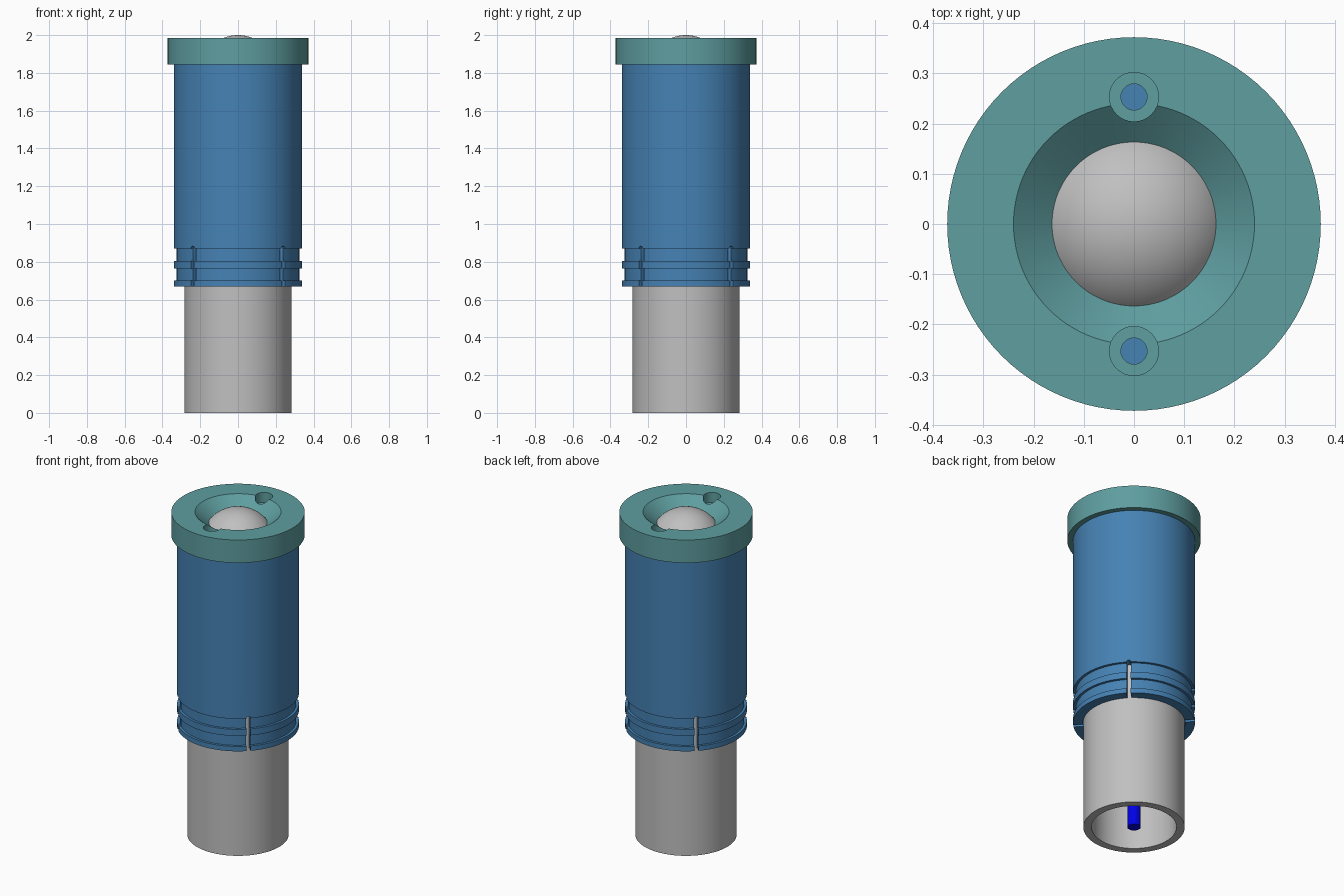
import bpy, bmesh, math
from mathutils import Matrix, Vector

if "Cube" in bpy.data.objects:
    bpy.data.objects.remove(bpy.data.objects["Cube"])

SEGMENTS = 96


def material(name, color):
    m = bpy.data.materials.new(name)
    m.use_nodes = True
    rgba = (*color, 1)
    m.diffuse_color = rgba
    for node in m.node_tree.nodes:
        if node.type == 'BSDF_PRINCIPLED':
            node.inputs["Base Color"].default_value = rgba
    return m


steel_blue = material("steel blue", (0.061, 0.223, 0.456))
teal = material("teal", (0.114, 0.342, 0.352))
silver = material("silver grey", (0.527, 0.527, 0.527))
bright_blue = material("bright blue", (0, 0, 1))


def add_object(name, bm, mat):
    bmesh.ops.recalc_face_normals(bm, faces=bm.faces)
    mesh = bpy.data.meshes.new(name)
    bm.to_mesh(mesh)
    bm.free()
    mesh.materials.append(mat)
    obj = bpy.data.objects.new(name, mesh)
    bpy.context.collection.objects.link(obj)
    return obj


def lathe(name, profile, mat):
    """Revolve a closed (radius, height) profile about z."""
    bm = bmesh.new()
    verts = [bm.verts.new((r, 0, z)) for r, z in profile]
    edges = [bm.edges.new((v, verts[i - 1])) for i, v in enumerate(verts)]
    bmesh.ops.spin(bm, geom=verts + edges, cent=(0, 0, 0), axis=(0, 0, 1),
                   angle=math.tau, steps=SEGMENTS, use_merge=True)
    bmesh.ops.remove_doubles(bm, verts=bm.verts, dist=1e-5)
    return add_object(name, bm, mat)


def cylinder(bm, radius, depth, matrix):
    bmesh.ops.create_cone(bm, cap_ends=True, segments=32, radius1=radius,
                          radius2=radius, depth=depth, matrix=matrix)


def select(obj):
    bpy.ops.object.select_all(action='DESELECT')
    obj.select_set(True)
    bpy.context.view_layer.objects.active = obj


def cut(target, bm, mat):
    cutter = add_object("cutter", bm, mat)
    cutter.hide_render = True
    mod = target.modifiers.new("cut", 'BOOLEAN')
    mod.operation = 'DIFFERENCE'
    mod.solver = 'EXACT'
    mod.object = cutter
    select(target)
    bpy.ops.object.modifier_apply(modifier=mod.name)
    bpy.data.objects.remove(cutter)


def smooth(obj):
    select(obj)
    bpy.ops.object.shade_smooth_by_angle(angle=math.radians(30))


# Inner tube, open at the bottom
tube = lathe("inner_tube", [(0.283, 0), (0.283, 1.74), (0.237, 1.74), (0.237, 0)], silver)

# Outer sleeve with two grooves near its lower end and a ledge under the cap
sleeve = lathe("outer_sleeve", [
    (0.285, 0.67), (0.34, 0.67), (0.34, 0.70), (0.325, 0.70),
    (0.325, 0.765), (0.34, 0.765), (0.34, 0.805), (0.325, 0.805),
    (0.325, 0.87), (0.34, 0.87), (0.34, 1.845), (0.215, 1.845),
    (0.215, 1.75), (0.285, 1.75)], steel_blue)

# Four round-topped slots through the sleeve
for i in range(4):
    turn = Matrix.Rotation(math.radians(45 + 90 * i), 4, 'Z')
    bm = bmesh.new()
    bmesh.ops.create_cube(bm, size=1, matrix=turn @ Matrix.Translation((0.31, 0, 0.76))
                          @ Matrix.Diagonal((0.1, 0.022, 0.22, 1)))
    cut(sleeve, bm, steel_blue)
    bm = bmesh.new()
    cylinder(bm, 0.013, 0.1, turn @ Matrix.Translation((0.31, 0, 0.87))
             @ Matrix.Rotation(math.pi / 2, 4, 'Y'))
    cut(sleeve, bm, steel_blue)

# Cap with a conical recess around the ball opening
cap = lathe("top_cap", [
    (0.372, 1.845), (0.372, 1.986), (0.24, 1.986),
    (0.161, 1.92), (0.22, 1.845)], teal)

# Counterbored screw holes, front and back
for side in (-1, 1):
    for radius, floor in ((0.049, 1.925), (0.026, 1.8)):
        bm = bmesh.new()
        top = 2.05
        cylinder(bm, radius, top - floor,
                 Matrix.Translation((0, side * 0.253, (top + floor) / 2)))
        cut(cap, bm, teal)

# Ball held under the cap
bm = bmesh.new()
bmesh.ops.create_uvsphere(bm, u_segments=64, v_segments=32, radius=0.21,
                          matrix=Matrix.Translation((0, 0, 1.79)))
ball = add_object("ball", bm, silver)

# Central rod inside the tube
bm = bmesh.new()
cylinder(bm, 0.037, 1.6, Matrix.Translation((0, 0, 0.8)))
rod = add_object("center_rod", bm, bright_blue)

for part in (tube, sleeve, cap, ball, rod):
    smooth(part)
